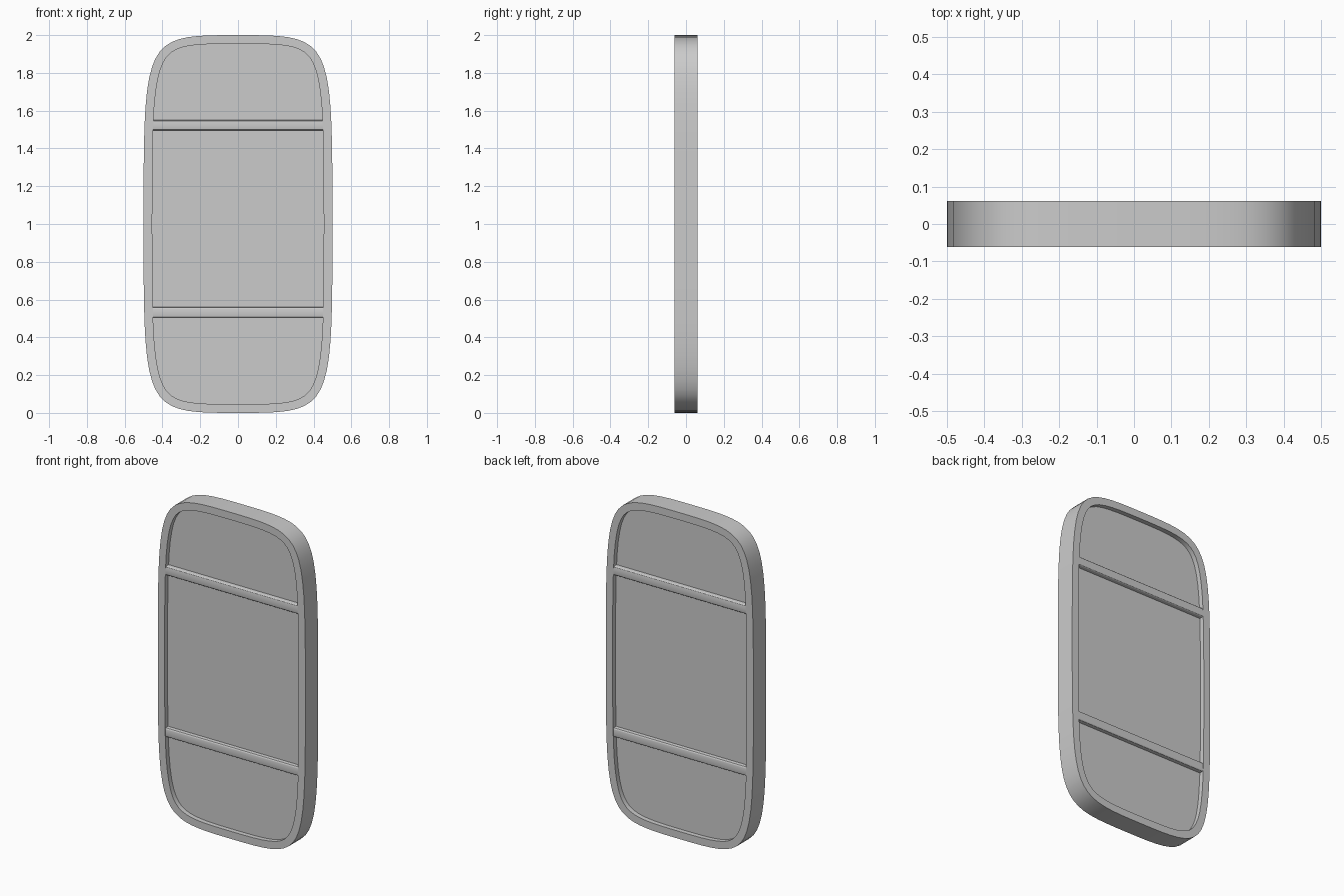
import bpy, bmesh
from mathutils import Vector

if "Cube" in bpy.data.objects:
    bpy.data.objects.remove(bpy.data.objects["Cube"])

HALF_DEPTH = 0.062
RIM = 0.046
PANEL = 0.033
STEPS = 18


def outline(inset):
    """Rounded outline from one curved quadrant mirrored four ways, offset inward."""
    quad = []
    for i in range(STEPS + 1):
        t = i / STEPS
        p = Vector((0.5 * (1 - t ** 3), 1 - (1 - t) ** 3))
        n = Vector(((1 - t) ** 2, 0.5 * t ** 2)).normalized()
        quad.append(p - n * inset)
    half = quad + [Vector((-p.x, p.y)) for p in reversed(quad[:-1])]
    return half + [Vector((p.x, -p.y)) for p in reversed(half[1:-1])]


def make_object(name, bm):
    bmesh.ops.recalc_face_normals(bm, faces=bm.faces)
    mesh = bpy.data.meshes.new(name)
    bm.to_mesh(mesh)
    bm.free()
    ob = bpy.data.objects.new(name, mesh)
    bpy.context.collection.objects.link(ob)
    bpy.ops.object.select_all(action='DESELECT')
    ob.select_set(True)
    bpy.context.view_layer.objects.active = ob
    bpy.ops.object.shade_smooth_by_angle()
    return ob


def ring(bm, inset, y):
    return [bm.verts.new((p.x, y, 1 + p.y)) for p in outline(inset)]


def bridge(bm, a, b):
    for i in range(len(a)):
        j = (i + 1) % len(a)
        bm.faces.new((a[i], a[j], b[j], b[i]))


# Outer frame: rectangular section swept around the outline
bm = bmesh.new()
rings = [ring(bm, d, y) for d, y in ((0, -HALF_DEPTH), (0, HALF_DEPTH),
                                     (RIM, HALF_DEPTH), (RIM, -HALF_DEPTH))]
for k in range(4):
    bridge(bm, rings[k], rings[(k + 1) % 4])
make_object("frame", bm)

# Recessed panel filling the frame, edges tucked into the rim
bm = bmesh.new()
front, back = ring(bm, RIM - 0.005, -PANEL), ring(bm, RIM - 0.005, PANEL)
bridge(bm, front, back)
bm.faces.new(front)
bm.faces.new(back)
make_object("panel", bm)

# Two cross bars, raised on both faces, with softened long edges
for name, z in (("lower_bar", 0.532), ("upper_bar", 1.523)):
    bm = bmesh.new()
    bmesh.ops.create_cube(bm, size=1)
    bmesh.ops.scale(bm, vec=(0.92, 0.12, 0.056), verts=bm.verts)
    long_edges = [e for e in bm.edges
                  if abs(e.verts[0].co.x - e.verts[1].co.x) > 0.5]
    bmesh.ops.bevel(bm, geom=long_edges, offset=0.01, segments=3,
                    profile=0.5, affect='EDGES')
    bmesh.ops.translate(bm, vec=(0, 0, z), verts=bm.verts)
    make_object(name, bm)
